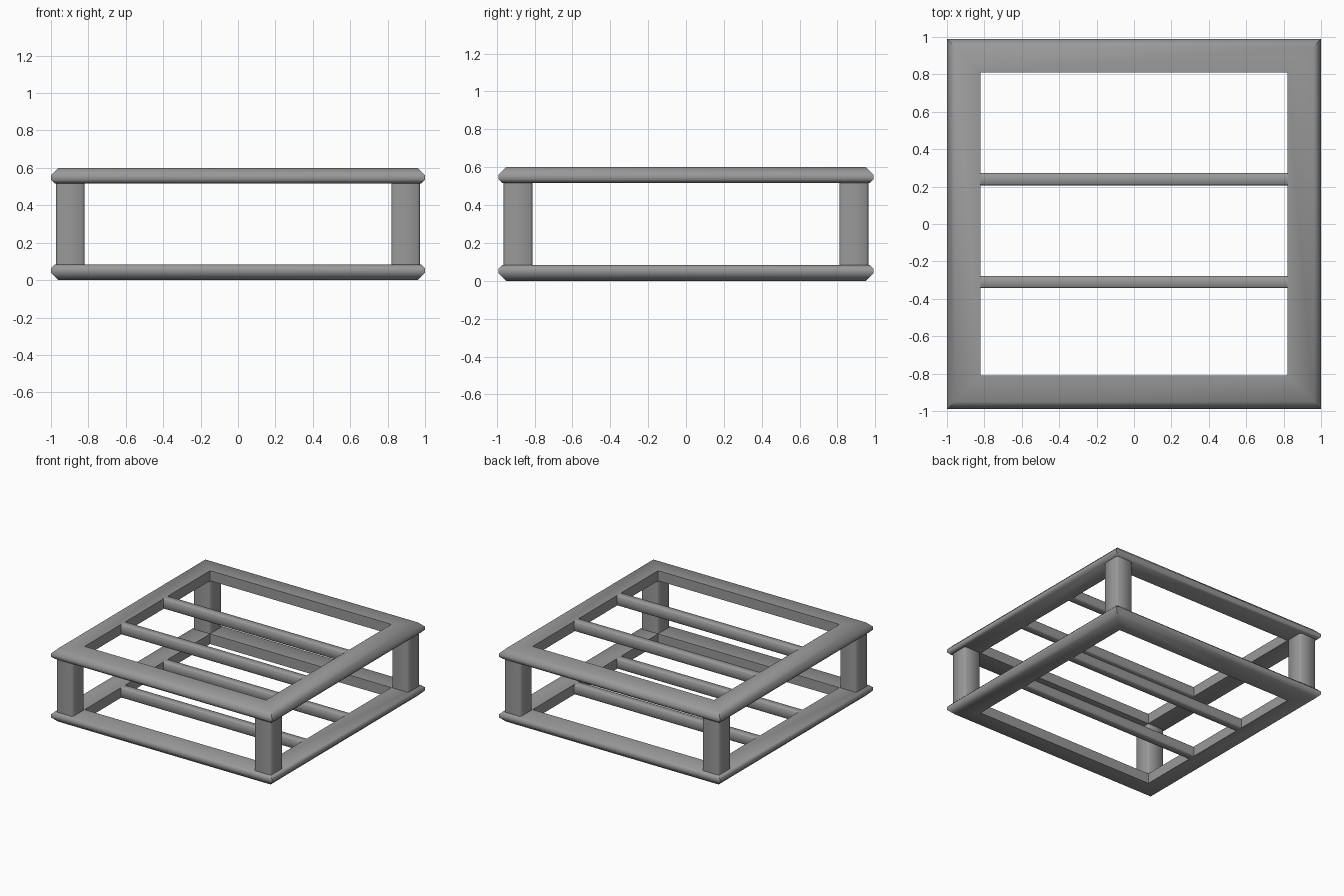
import bpy
import bmesh
from math import radians

cube = bpy.data.objects.get("Cube")
if cube:
    bpy.data.objects.remove(cube, do_unlink=True)

grey = bpy.data.materials.new("mid_grey")
grey.use_nodes = True
colour = (0.32, 0.32, 0.32, 1)
grey.diffuse_color = colour
grey.node_tree.nodes["Principled BSDF"].inputs["Base Color"].default_value = colour

HALF_X, HALF_Y, HEIGHT = 1.0, 0.99, 0.6
RAIL_WIDTH, RAIL_HEIGHT = 0.18, 0.083
INNER_X, INNER_Y = HALF_X - RAIL_WIDTH, HALF_Y - RAIL_WIDTH


def finish(name, bm):
    bmesh.ops.recalc_face_normals(bm, faces=bm.faces)
    mesh = bpy.data.meshes.new(name)
    bm.to_mesh(mesh)
    bm.free()
    mesh.materials.append(grey)
    obj = bpy.data.objects.new(name, mesh)
    bpy.context.collection.objects.link(obj)
    bpy.ops.object.select_all(action='DESELECT')
    obj.select_set(True)
    bpy.context.view_layer.objects.active = obj
    bpy.ops.object.shade_smooth_by_angle(angle=radians(50))
    return obj


def frame(name, flip):
    """Sweep the chamfered rail profile (inset, z) around a rectangle."""
    profile = [(RAIL_WIDTH, 0), (0.02, 0), (0, 0.02), (0, 0.043),
               (0.04, RAIL_HEIGHT), (RAIL_WIDTH, RAIL_HEIGHT)]
    bm = bmesh.new()
    loops = []
    for inset, z in profile:
        z = RAIL_HEIGHT - z if flip else HEIGHT - RAIL_HEIGHT + z
        loops.append([bm.verts.new((sx * (HALF_X - inset), sy * (HALF_Y - inset), z))
                      for sx, sy in ((-1, -1), (1, -1), (1, 1), (-1, 1))])
    for a, b in zip(loops, loops[1:] + loops[:1]):
        for i in range(4):
            j = (i + 1) % 4
            bm.faces.new((a[i], a[j], b[j], b[i]))
    finish(name, bm)


def bar(name, centre, size, axis, bevel):
    """Box with its edges along one axis chamfered."""
    bm = bmesh.new()
    bmesh.ops.create_cube(bm, size=1)
    for v in bm.verts:
        v.co = [c + s * p for c, s, p in zip(centre, size, v.co)]
    edges = [e for e in bm.edges
             if abs(e.verts[0].co[axis] - e.verts[1].co[axis]) > 0.001]
    bmesh.ops.bevel(bm, geom=edges, offset=bevel, segments=1, affect='EDGES')
    finish(name, bm)


# Upper and lower frames, each with two cross slats
for level, flip in (("upper", False), ("lower", True)):
    frame(level + "_frame", flip)
    z = RAIL_HEIGHT / 2 if flip else HEIGHT - RAIL_HEIGHT / 2
    for side, y in (("front", -0.31), ("back", 0.24)):
        bar(f"{level}_{side}_slat", (0, y, z),
            (2 * INNER_X, 0.066, RAIL_HEIGHT), 0, 0.008)

# Corner posts between the frames
POST = 0.153
for end, sy in (("front", -1), ("back", 1)):
    for side, sx in (("right", -1), ("left", 1)):
        bar(f"{end}_{side}_post",
            (sx * (INNER_X + POST / 2), sy * (INNER_Y + POST / 2), HEIGHT / 2),
            (POST, POST, HEIGHT - 2 * RAIL_HEIGHT), 2, 0.012)
